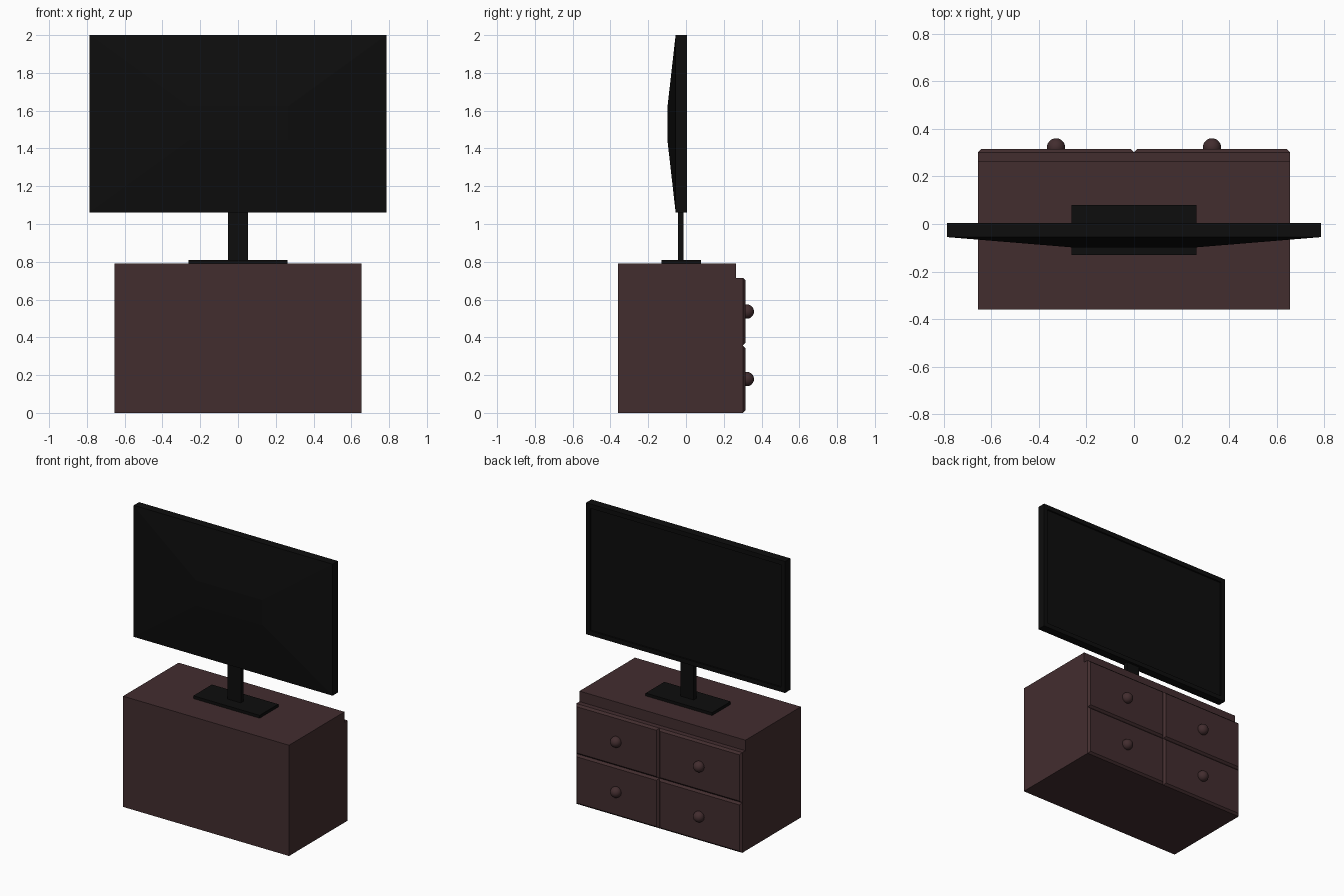
import bpy, bmesh
from mathutils import Vector

if "Cube" in bpy.data.objects:
    bpy.data.objects.remove(bpy.data.objects["Cube"])


def material(name, rgb):
    m = bpy.data.materials.new(name)
    m.diffuse_color = (*rgb, 1)
    m.use_nodes = True
    m.node_tree.nodes["Principled BSDF"].inputs["Base Color"].default_value = m.diffuse_color
    return m


WOOD = material("dark_wood", (0.055, 0.026, 0.028))
BLACK = material("black_plastic", (0.004, 0.004, 0.004))


def finish(name, bm, mat):
    bmesh.ops.recalc_face_normals(bm, faces=bm.faces)
    me = bpy.data.meshes.new(name)
    bm.to_mesh(me)
    bm.free()
    me.materials.append(mat)
    ob = bpy.data.objects.new(name, me)
    bpy.context.collection.objects.link(ob)
    return ob


def box_bm(lo, hi):
    bm = bmesh.new()
    bmesh.ops.create_cube(bm, size=1)
    lo, hi = Vector(lo), Vector(hi)
    for v in bm.verts:
        v.co = (lo + hi) / 2 + v.co * (hi - lo)
    return bm


def face_along(bm, sign):
    bm.normal_update()
    return max(bm.faces, key=lambda f: f.normal.y * sign)


# Cabinet body
finish("cabinet", box_bm((-0.655, -0.36, 0), (0.655, 0.265, 0.79)), WOOD)

# Four drawer fronts with chamfered outer edges, each with a round knob
for side, x0 in (("left", -0.655), ("right", 0.0)):
    for level, z0 in (("lower", 0.0), ("upper", 0.3575)):
        bm = box_bm((x0, 0.265, z0), (x0 + 0.655, 0.315, z0 + 0.3575))
        front = face_along(bm, 1)
        bmesh.ops.bevel(bm, geom=list(front.edges), offset=0.014,
                        segments=1, affect='EDGES')
        finish(f"drawer_{level}_{side}", bm, WOOD)

        bm = bmesh.new()
        bmesh.ops.create_uvsphere(bm, u_segments=32, v_segments=16, radius=0.038)
        bmesh.ops.translate(bm, verts=bm.verts,
                            vec=(x0 + 0.3275, 0.322, z0 + 0.179))
        for f in bm.faces:
            f.smooth = True
        finish(f"knob_{level}_{side}", bm, WOOD)

# Stand: foot plate and neck
finish("stand_foot", box_bm((-0.262, -0.13, 0.79), (0.262, 0.08, 0.81)), BLACK)
finish("stand_neck", box_bm((-0.052, -0.043, 0.81), (0.052, -0.012, 1.07)), BLACK)

# Screen: slab with a recessed panel on one side, tapered housing on the other
bm = box_bm((-0.785, -0.055, 1.062), (0.785, 0.005, 2.0))
panel = face_along(bm, 1)
bmesh.ops.inset_region(bm, faces=[panel], thickness=0.045)
ext = bmesh.ops.extrude_face_region(bm, geom=[panel])
bmesh.ops.delete(bm, geom=[panel], context='FACES')
for v in [g for g in ext["geom"] if isinstance(g, bmesh.types.BMVert)]:
    v.co.y -= 0.012
rear = face_along(bm, -1)
ext = bmesh.ops.extrude_face_region(bm, geom=[rear])
bmesh.ops.delete(bm, geom=[rear], context='FACES')
for v in [g for g in ext["geom"] if isinstance(g, bmesh.types.BMVert)]:
    v.co.x *= 0.262 / 0.785
    v.co.y = -0.098
    v.co.z = 1.531 + (0.09 if v.co.z > 1.5 else -0.09)
finish("television_screen", bm, BLACK)
